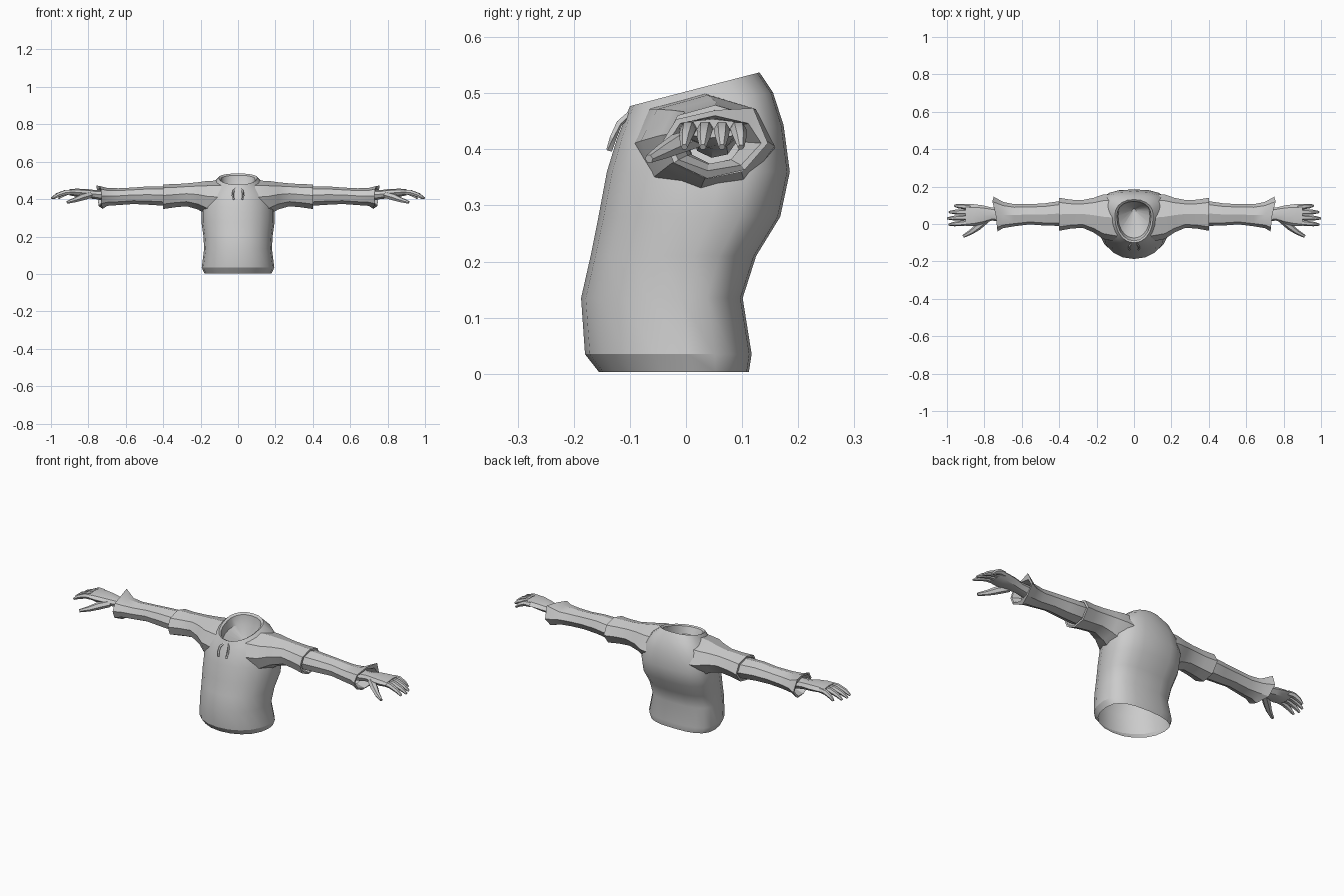
import bpy, bmesh, math
from mathutils import Vector

grey = bpy.data.materials.new("cloth_grey")
grey.diffuse_color = (0.6, 0.6, 0.6, 1)


def finish(name, bm, mirror=False, angle=30):
    bmesh.ops.recalc_face_normals(bm, faces=bm.faces)
    me = bpy.data.meshes.new(name)
    bm.to_mesh(me)
    bm.free()
    me.materials.append(grey)
    ob = bpy.data.objects.new(name, me)
    bpy.context.collection.objects.link(ob)
    if mirror:
        ob.modifiers.new("mirror", 'MIRROR').use_clip = False
    bpy.ops.object.select_all(action='DESELECT')
    ob.select_set(True)
    bpy.context.view_layer.objects.active = ob
    bpy.ops.object.shade_smooth_by_angle(angle=math.radians(angle))
    return ob


def loft(bm, rings, cap_start=False, cap_end=False):
    loops = [[bm.verts.new(p) for p in r] for r in rings]
    n = len(loops[0])
    for a, b in zip(loops, loops[1:]):
        for i in range(n):
            j = (i + 1) % n
            bm.faces.new((a[i], a[j], b[j], b[i]))
    if cap_start:
        bm.faces.new(loops[0][::-1])
    if cap_end:
        bm.faces.new(loops[-1])


def body_ring(z, w, yf, yb, tilt=0.0, n=20, square=0.75):
    # rounded front, squarer back, widest at the side seam
    pts = []
    mid = yf + (yb - yf) * 0.62
    for i in range(n):
        a = 2 * math.pi * i / n
        s, c = math.sin(a), math.cos(a)
        if c < 0:
            x, y = w * math.copysign(abs(s) ** 0.95, s), mid + (yf - mid) * abs(c) ** 0.95
        else:
            x = w * math.copysign(abs(s) ** square, s)
            y = mid + (yb - mid) * c ** square
        pts.append((x, y, z + tilt * (y - 0.015)))
    return pts


# torso, open at the hem, closing into a bowl inside the collar
bm = bmesh.new()
loft(bm, [body_ring(*r) for r in (
    (0.003, 0.180, -0.155, 0.112),
    (0.035, 0.194, -0.180, 0.117),
    (0.135, 0.181, -0.187, 0.101),
    (0.210, 0.186, -0.170, 0.125),
    (0.280, 0.196, -0.156, 0.168),
    (0.360, 0.196, -0.141, 0.185),
    (0.430, 0.175, -0.123, 0.174, 0.08),
    (0.475, 0.138, -0.110, 0.155, 0.19),
    (0.507, 0.103, -0.100, 0.131, 0.26, 20, 0.9),
    (0.500, 0.092, -0.090, 0.121, 0.26, 20, 0.9),
    (0.455, 0.085, -0.075, 0.115, 0.20, 20, 0.9),
    (0.400, 0.010, 0.060, 0.080, 0.0, 20, 0.9))], cap_end=True)
finish("torso", bm)


def arm_ring(x, y0, y1, z0, z1, skew=0.0):
    # eight-sided section, leaning outwards towards the back by skew
    shape = ((0, .55), (.12, .86), (.5, 1), (.86, .86), (1, .5), (.78, .1), (.42, 0), (.1, .2))
    return [(x + skew * (u - 0.4), y0 + u * (y1 - y0), z0 + v * (z1 - z0)) for u, v in shape]


# short outer sleeve with a folded-in cuff
bm = bmesh.new()
loft(bm, [arm_ring(*r) for r in (
    (0.090, -0.095, 0.160, 0.300, 0.500),
    (0.165, -0.080, 0.158, 0.315, 0.497),
    (0.215, -0.046, 0.140, 0.345, 0.490),
    (0.275, -0.020, 0.128, 0.362, 0.484),
    (0.340, -0.025, 0.130, 0.356, 0.480),
    (0.400, -0.036, 0.140, 0.347, 0.479),
    (0.401, -0.024, 0.128, 0.357, 0.470),
    (0.340, -0.012, 0.115, 0.367, 0.468))])
finish("outer_sleeve", bm, True)

# long inner sleeve flaring to a ragged cuff
bm = bmesh.new()
loft(bm, [arm_ring(*r) for r in (
    (0.320, 0.000, 0.110, 0.372, 0.464),
    (0.400, -0.010, 0.122, 0.365, 0.468),
    (0.480, -0.008, 0.110, 0.370, 0.468),
    (0.560, -0.002, 0.106, 0.374, 0.462),
    (0.640, -0.012, 0.106, 0.368, 0.458),
    (0.700, -0.022, 0.118, 0.364, 0.460),
    (0.738, -0.040, 0.146, 0.352, 0.470, 0.02),
    (0.738, -0.030, 0.134, 0.362, 0.460, 0.02),
    (0.690, -0.008, 0.105, 0.374, 0.452))])
# raised points on the cuff rim
bm.verts.ensure_lookup_table()
bm.verts[6 * 8 + 3].co += Vector((0.01, 0.0, 0.02))
bm.verts[6 * 8 + 6].co += Vector((-0.015, 0.0, -0.004))
finish("inner_sleeve", bm, True)

# wrist and palm
bm = bmesh.new()
loft(bm, [arm_ring(*r) for r in (
    (0.680, 0.012, 0.092, 0.385, 0.446),
    (0.760, 0.018, 0.088, 0.400, 0.448),
    (0.810, 0.000, 0.100, 0.405, 0.454),
    (0.860, -0.012, 0.106, 0.412, 0.456),
    (0.900, -0.012, 0.106, 0.420, 0.454))], True, True)
finish("palm", bm, True)


def finger(name, pts, radii, n=6):
    bm = bmesh.new()
    pts = [Vector(p) for p in pts]
    rings = []
    for i, (p, r) in enumerate(zip(pts, radii)):
        d = (pts[min(i + 1, len(pts) - 1)] - pts[max(i - 1, 0)]).normalized()
        side = d.cross(Vector((0, 0, 1))).normalized()
        up = side.cross(d)
        rings.append([p + r * (math.cos(a) * side + math.sin(a) * up)
                      for a in (2 * math.pi * k / n for k in range(n))])
    loft(bm, rings, True, True)
    finish(name, bm, True)


# four curled fingers, front to back: root y, tip x, tip y
for name, y, tx, ty in (("index_finger", 0.008, 0.990, -0.003), ("middle_finger", 0.036, 0.998, 0.030),
                        ("ring_finger", 0.064, 0.988, 0.064), ("little_finger", 0.090, 0.960, 0.098)):
    x0 = 0.875
    path = [(x0 + (tx - x0) * t, y + (ty - y) * t, z)
            for t, z in ((0, 0.437), (0.4, 0.436), (0.75, 0.422), (1, 0.404))]
    finger(name, path, (0.014, 0.0145, 0.012, 0.006))

# thumb
finger("thumb", [(0.790, 0.022, 0.422), (0.835, -0.015, 0.410), (0.870, -0.042, 0.396),
                 (0.912, -0.066, 0.383)], (0.018, 0.019, 0.014, 0.008))

# draw cords hanging from the collar
finger("draw_cord", [(0.012, -0.102, 0.462), (0.024, -0.119, 0.446), (0.028, -0.130, 0.420),
                     (0.024, -0.137, 0.398)], (0.005, 0.006, 0.006, 0.006), 4)
